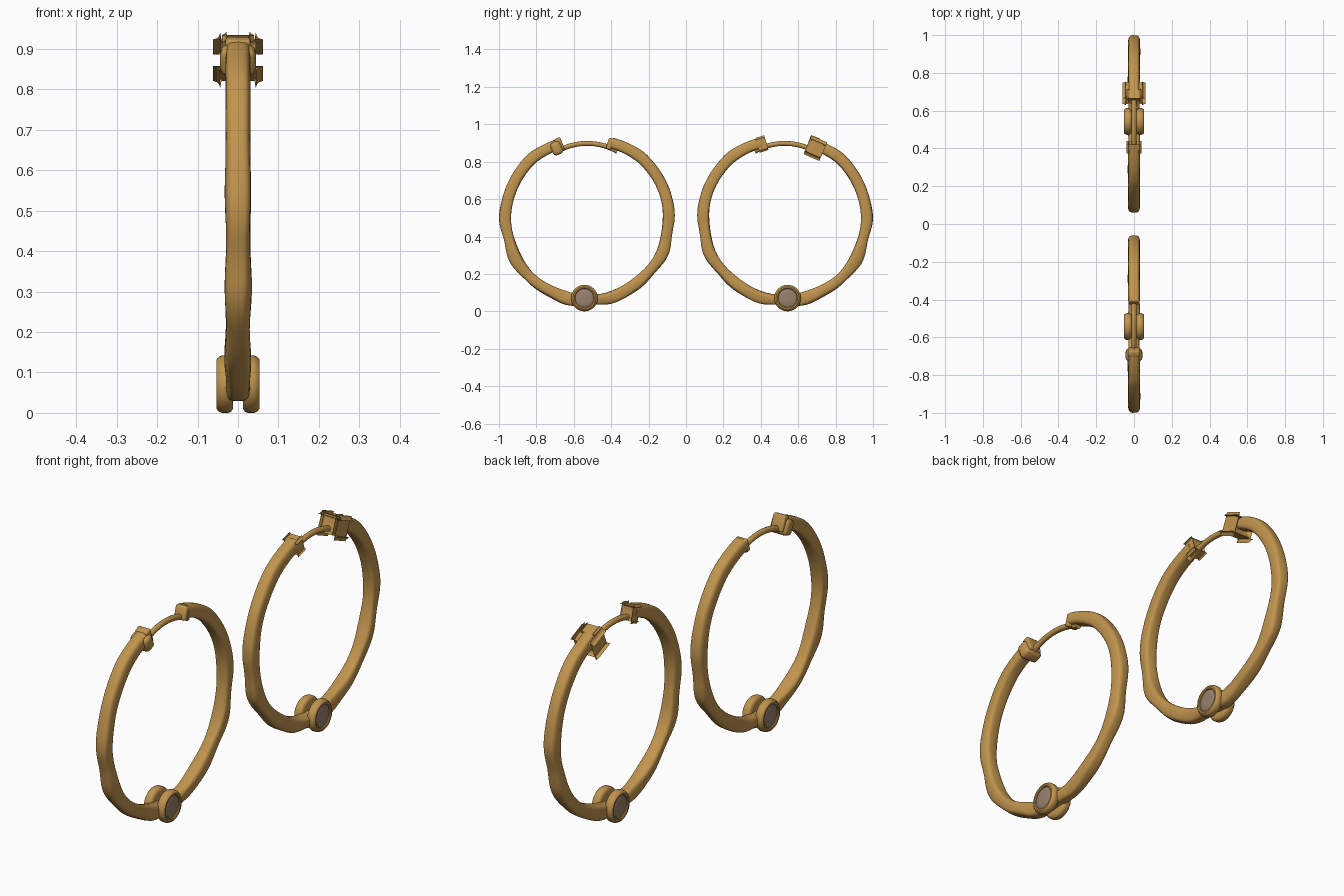
import bpy, bmesh, math
from mathutils import Vector

if "Cube" in bpy.data.objects:
    bpy.data.objects.remove(bpy.data.objects["Cube"])

CU, CZ = 0.528, 0.495          # hoop centre (distance from y = 0, height)


def material(name, rgb):
    m = bpy.data.materials.new(name)
    m.diffuse_color = (*rgb, 1)
    m.use_nodes = True
    m.node_tree.nodes["Principled BSDF"].inputs["Base Color"].default_value = m.diffuse_color
    return m


GOLD = material("gold", (0.53, 0.295, 0.075))
STONE = material("taupe stone", (0.31, 0.22, 0.155))


def finish(name, bm, mat, angle=40):
    bmesh.ops.recalc_face_normals(bm, faces=bm.faces)
    me = bpy.data.meshes.new(name)
    bm.to_mesh(me)
    bm.free()
    ob = bpy.data.objects.new(name, me)
    bpy.context.collection.objects.link(ob)
    me.materials.append(mat)
    bpy.ops.object.select_all(action='DESELECT')
    ob.select_set(True)
    bpy.context.view_layer.objects.active = ob
    bpy.ops.object.shade_smooth_by_angle(angle=math.radians(angle))
    return ob


def point(s, r, a, x):
    """Polar position on the hoop; s = side, a = angle measured from outward."""
    return Vector((x, s * (CU + r * math.cos(a)), CZ + r * math.sin(a)))


def sweep(name, s, a0, a1, rings, section):
    """Sweep section(angle) -> list of (radius, x) around the hoop, capped."""
    bm = bmesh.new()
    loops = []
    for i in range(rings + 1):
        a = a0 + (a1 - a0) * i / rings
        loops.append([bm.verts.new(point(s, r, a, x)) for r, x in section(a)])
    n = len(loops[0])
    for p, q in zip(loops, loops[1:]):
        for j in range(n):
            k = (j + 1) % n
            bm.faces.new((p[j], p[k], q[k], q[j]))
    bm.faces.new(loops[0])
    bm.faces.new(loops[-1])
    return finish(name, bm, GOLD)


def hammered(a):
    """Rounded-square section with gentle dents and twist, calm near the top."""
    calm = min(1, max(0.15, (0.75 - math.sin(a)) / 1.0))
    dent = 0.005 * math.sin(9 * a + 0.6) + 0.003 * math.sin(14 * a + 2)
    outer = 0.467 + calm * dent
    inner = 0.406 + calm * 0.003 * math.sin(7 * a + 1)
    top = max(0, math.sin(a) - 0.75) / 0.25
    outer -= 0.014 * top
    inner -= 0.012 * top
    mid, h = (outer + inner) / 2, (outer - inner) / 2
    tw = calm * 0.16 * math.sin(5 * a + 0.8)
    w = 0.031 + calm * 0.002 * math.sin(11 * a)
    out = []
    for j in range(24):
        t = 2 * math.pi * j / 24
        c, d = math.cos(t), math.sin(t)
        pr = math.copysign(abs(c) ** 0.55, c) * h
        px = math.copysign(abs(d) ** 0.55, d) * w
        px *= 1 - 0.12 * max(0, pr / h)          # slightly narrower outside
        out.append((mid + pr * math.cos(tw) - px * math.sin(tw),
                    px * math.cos(tw) + pr * math.sin(tw)))
    return out


def wire(a):
    r = 0.403 - 0.012 * ((a - math.pi / 2) / 0.35) ** 2 * 0.5
    return [(r + 0.013 * math.cos(t * math.pi / 6),
             0.013 * math.sin(t * math.pi / 6)) for t in range(12)]


def lathe_x(name, s, u, z, sx, profile, mat, n=40):
    """Turn a (radius, x) profile about an axis parallel to x."""
    bm = bmesh.new()
    loops = [[bm.verts.new((sx * x, s * u + r * math.cos(2 * math.pi * i / n),
                            z + r * math.sin(2 * math.pi * i / n)))
              for i in range(n)] for r, x in profile]
    for p, q in zip(loops, loops[1:]):
        for i in range(n):
            k = (i + 1) % n
            bm.faces.new((p[i], p[k], q[k], q[i]))
    bm.faces.new(loops[0])
    bm.faces.new(loops[-1])
    return finish(name, bm, mat, 35)


def block(name, s, a, r, size, bevel):
    """Bevelled block aligned with the hoop; size = (x, tangent, radial)."""
    bm = bmesh.new()
    bmesh.ops.create_cube(bm, size=1)
    radial = Vector((0, s * math.cos(a), math.sin(a)))
    tangent = Vector((0, -s * math.sin(a), math.cos(a)))
    c = point(s, r, a, 0)
    for v in bm.verts:
        x, t, h = v.co
        v.co = c + Vector((x * size[0], 0, 0)) + tangent * t * size[1] + radial * h * size[2]
    bmesh.ops.bevel(bm, geom=bm.edges[:], offset=bevel, segments=3,
                    profile=0.5, affect='EDGES')
    return finish(name, bm, GOLD)


BEZEL = [(0.045, 0.012), (0.060, 0.012), (0.068, 0.017), (0.071, 0.024), (0.071, 0.040),
         (0.067, 0.048), (0.061, 0.053), (0.054, 0.053), (0.050, 0.050),
         (0.049, 0.044)]
GEM = [(0.0495, 0.040), (0.0495, 0.046), (0.044, 0.0485), (0.024, 0.050)]

for s, side in ((-1, "left"), (1, "right")):
    # hammered band, open at the top
    sweep(side + "_hoop", s, math.radians(70.5), math.radians(-252.5), 160, hammered)
    # thin ear wire bridging the gap
    sweep(side + "_ear_wire", s, math.radians(64), math.radians(114), 32, wire)
    # clasp: upright end plate and wider hinge knuckle below it
    block(side + "_clasp_plate", s, math.radians(69.5), 0.424, (0.062, 0.034, 0.072), 0.008)
    block(side + "_clasp_knuckle", s, math.radians(66.5), 0.411, (0.088, 0.056, 0.072), 0.018)
    # wire socket at the other end
    block(side + "_wire_socket", s, math.radians(107), 0.418, (0.058, 0.030, 0.062), 0.010)
    # stone settings on both faces at the bottom
    for sx, face in ((-1, "back"), (1, "face")):
        lathe_x(f"{side}_bezel_{face}", s, 0.543, 0.071, sx, BEZEL, GOLD)
        lathe_x(f"{side}_stone_{face}", s, 0.543, 0.071, sx, GEM, STONE)
